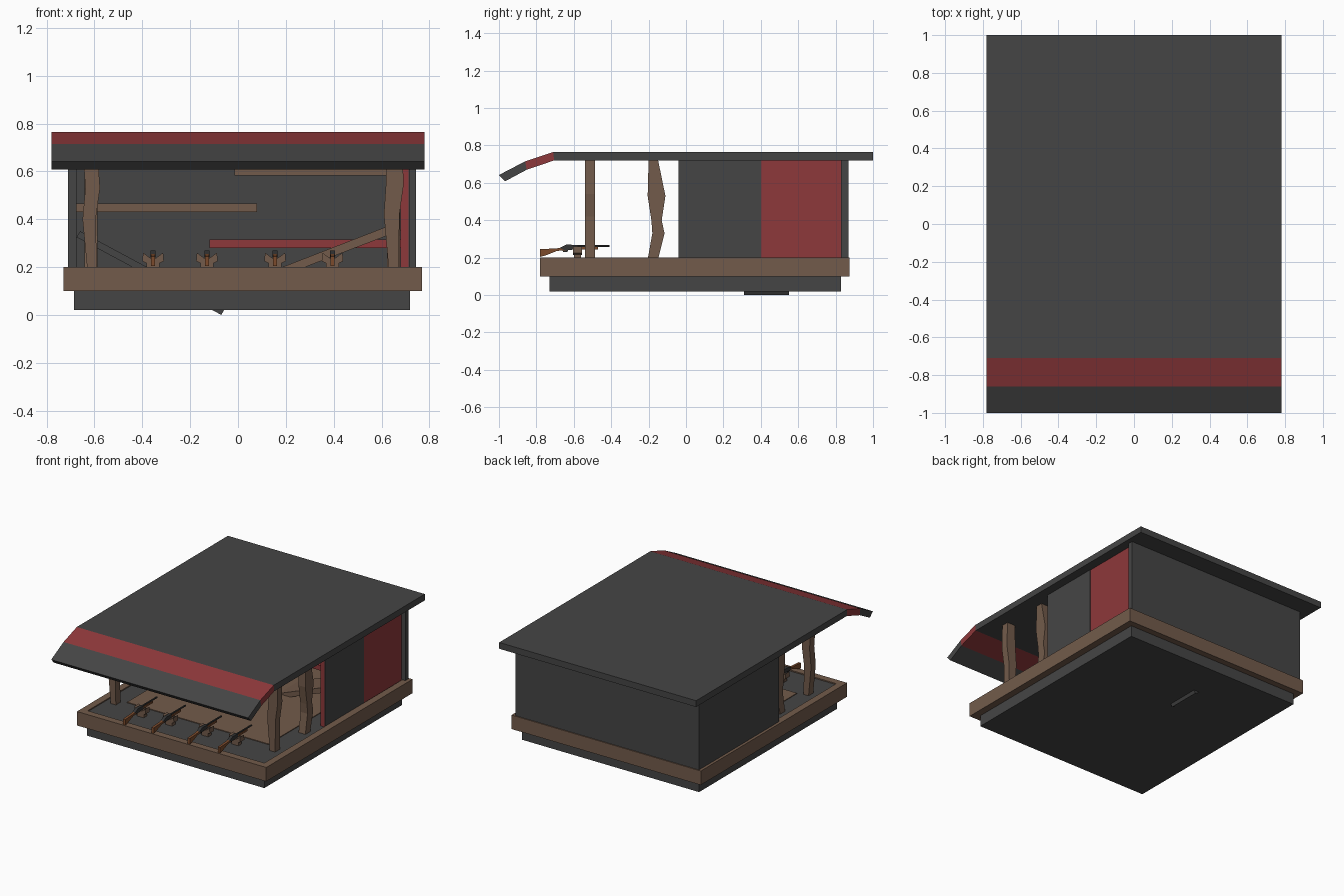
import bpy, bmesh, math
from mathutils import Matrix


def material(name, rgb):
    m = bpy.data.materials.new(name)
    m.diffuse_color = (*rgb, 1)
    return m


DARK = material("dark_grey", (0.06, 0.06, 0.06))
WOOD = material("wood", (0.17, 0.105, 0.07))
RED = material("red", (0.27, 0.04, 0.043))
STOCK = material("stock_wood", (0.2, 0.07, 0.025))
METAL = material("gun_metal", (0.035, 0.035, 0.035))


def finish(name, bm, mat):
    bmesh.ops.recalc_face_normals(bm, faces=bm.faces)
    me = bpy.data.meshes.new(name)
    bm.to_mesh(me)
    bm.free()
    me.materials.append(mat)
    ob = bpy.data.objects.new(name, me)
    bpy.context.collection.objects.link(ob)
    return ob


def box(name, x, y, z, mat):
    bm = bmesh.new()
    bmesh.ops.create_cube(bm, size=1)
    for v in bm.verts:
        v.co = [r[0] + (c + 0.5) * (r[1] - r[0]) for c, r in zip(v.co, (x, y, z))]
    return finish(name, bm, mat)


def prism(name, pts, lo, hi, mat, axis="X"):
    """Extrude a profile: (y, z) points along X, or (x, z) points along Y."""
    bm = bmesh.new()
    vs = [bm.verts.new((lo, a, b) if axis == "X" else (a, lo, b)) for a, b in pts]
    face = bm.faces.new(vs)
    new = bmesh.ops.extrude_face_region(bm, geom=[face])["geom"]
    d = hi - lo
    bmesh.ops.translate(bm, vec=(d, 0, 0) if axis == "X" else (0, d, 0),
                        verts=[g for g in new if isinstance(g, bmesh.types.BMVert)])
    return finish(name, bm, mat)


# Base and wooden rim around the counter
box("base", (-0.685, 0.72), (-0.73, 0.83), (0.02, 0.1), DARK)
box("rim_front", (-0.73, 0.77), (-0.78, -0.73), (0.1, 0.2), WOOD)
box("rim_back", (-0.73, 0.77), (0.825, 0.875), (0.1, 0.2), WOOD)
box("rim_left", (-0.73, -0.68), (-0.73, 0.825), (0.1, 0.2), WOOD)
box("rim_right", (0.72, 0.77), (-0.73, 0.825), (0.1, 0.2), WOOD)
box("counter_floor", (-0.68, 0.72), (-0.73, 0.825), (0.1, 0.192), DARK)
box("wood_floor", (-0.55, 0.57), (-0.47, 0.8), (0.15, 0.197), WOOD)

# Walls
box("back_wall", (-0.71, 0.745), (0.83, 0.868), (0.19, 0.725), DARK)
box("left_wall", (-0.71, -0.675), (-0.04, 0.83), (0.19, 0.725), DARK)
box("right_wall", (0.68, 0.713), (-0.04, 0.83), (0.19, 0.725), RED)
box("right_wall_panel", (0.7, 0.717), (-0.039, 0.4), (0.19, 0.725), DARK)

# Roof with a drooping front, its middle band red
W = 0.78
prism("roof", [(1, 0.765), (-0.71, 0.765), (-0.705, 0.72), (1, 0.72)], -W, W, DARK)
prism("roof_band", [(-0.71, 0.765), (-0.86, 0.715), (-0.852, 0.67), (-0.705, 0.72)], -W, W, RED)
prism("roof_lip", [(-0.86, 0.715), (-1, 0.642), (-0.968, 0.608), (-0.852, 0.67)], -W, W, DARK)


# Crooked posts: rows of (near edge, far edge, height)
def post(name, rows, lo, hi, axis):
    pts = [(a, z) for a, b, z in rows] + [(b, z) for a, b, z in reversed(rows)]
    prism(name, pts, lo, hi, WOOD, axis)


post("front_left_post", [(-0.63, -0.59, 0.19), (-0.65, -0.595, 0.4),
     (-0.638, -0.577, 0.53), (-0.652, -0.59, 0.725)], -0.54, -0.487, "Y")
post("front_right_post", [(0.63, 0.672, 0.19), (0.61, 0.675, 0.42),
     (0.618, 0.692, 0.54), (0.625, 0.688, 0.725)], -0.54, -0.487, "Y")
for name, x in (("rear_left_post", -0.615), ("rear_right_post", 0.65)):
    post(name, [(-0.205, -0.15, 0.19), (-0.18, -0.115, 0.33), (-0.185, -0.13, 0.4),
         (-0.205, -0.11, 0.53), (-0.2, -0.15, 0.725)], x - 0.027, x + 0.027, "X")

# Shelves, two of them collapsed
box("left_shelf", (-0.68, 0.08), (0.5, 0.74), (0.43, 0.465), WOOD)
box("top_shelf", (-0.015, 0.69), (0.5, 0.74), (0.583, 0.615), WOOD)
box("red_shelf", (-0.12, 0.69), (0.5, 0.74), (0.28, 0.315), RED)
prism("fallen_wood_shelf", [(0.02, 0.1), (0.01, 0.132), (0.67, 0.388), (0.68, 0.353)],
      0.2, 0.44, WOOD, "Y")
prism("fallen_grey_shelf", [(-0.675, 0.325), (-0.66, 0.35), (-0.055, 0.025), (-0.07, 0.0)],
      0.31, 0.55, DARK, "Y")

# Rifles resting on notched stands
for i, x in enumerate((-0.355, -0.13, 0.155, 0.395), 1):
    box(f"stand_foot_{i}", (x - 0.027, x + 0.027), (-0.598, -0.562), (0.19, 0.222), WOOD)
    prism(f"stand_cradle_{i}", [(x + a, z) for a, z in (
        (-0.025, 0.215), (0.025, 0.215), (0.045, 0.225), (0.042, 0.26),
        (0.012, 0.238), (-0.012, 0.238), (-0.042, 0.26), (-0.045, 0.225))],
        -0.604, -0.556, WOOD, "Y")
    prism(f"rifle_stock_{i}", [(-0.78, 0.245), (-0.78, 0.204), (-0.75, 0.212), (-0.69, 0.236),
          (-0.64, 0.24), (-0.64, 0.26), (-0.69, 0.25)], x - 0.009, x + 0.009, STOCK)
    prism(f"rifle_receiver_{i}", [(-0.675, 0.252), (-0.64, 0.27), (-0.58, 0.268),
          (-0.58, 0.244), (-0.65, 0.24)], x - 0.011, x + 0.011, METAL)
    box(f"rifle_forend_{i}", (x - 0.009, x + 0.009), (-0.58, -0.47), (0.245, 0.258), STOCK)
    prism(f"trigger_{i}", [(-0.665, 0.242), (-0.655, 0.23), (-0.635, 0.23), (-0.63, 0.242)],
          x - 0.003, x + 0.003, METAL)
    bm = bmesh.new()
    bmesh.ops.create_cone(bm, cap_ends=True, segments=8, radius1=0.006, radius2=0.006, depth=0.18,
                          matrix=Matrix.Translation((x, -0.5, 0.262))
                          @ Matrix.Rotation(math.pi / 2, 4, "X"))
    finish(f"rifle_barrel_{i}", bm, METAL)
